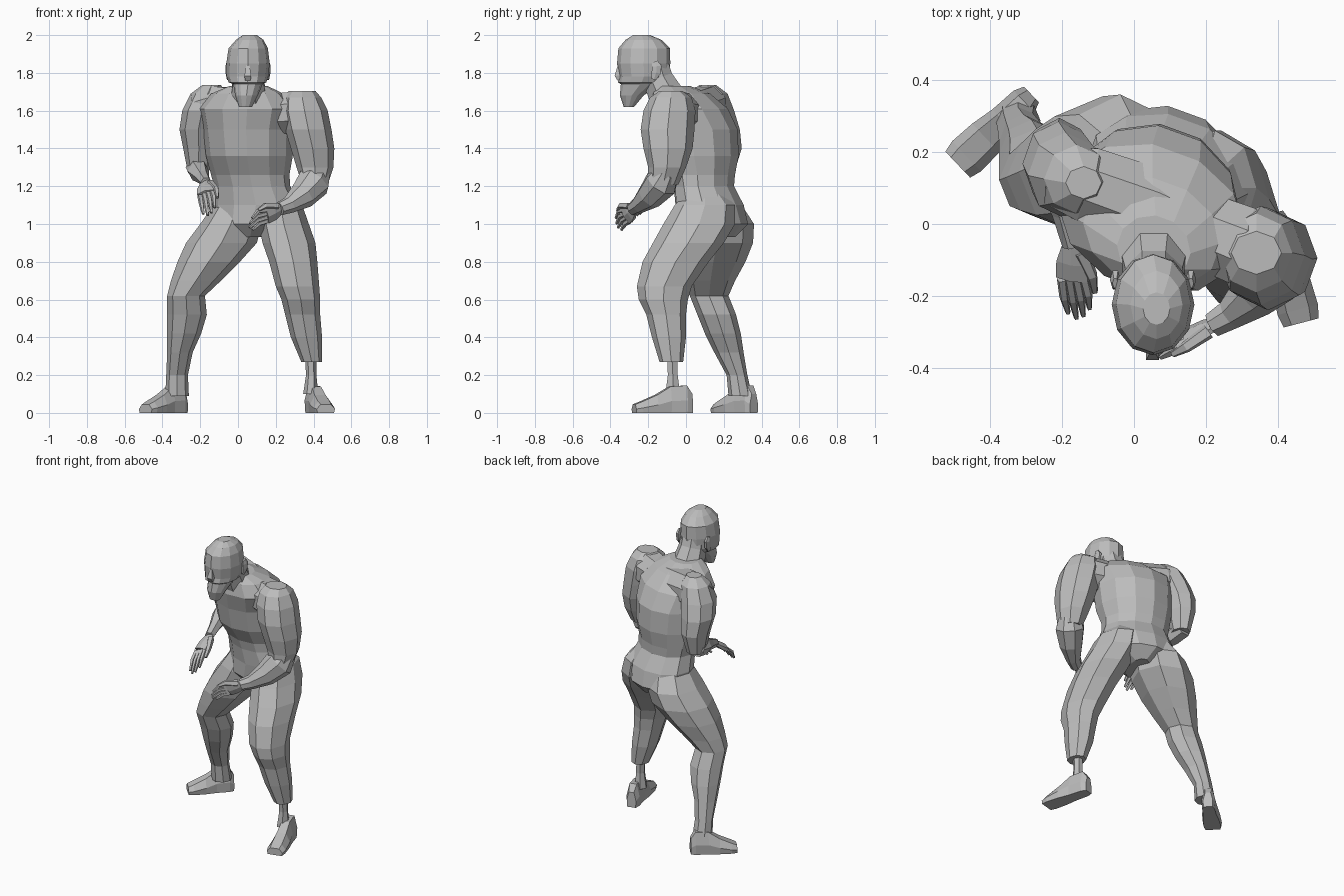
import bpy, bmesh, math
from mathutils import Vector, Matrix

old = bpy.data.objects.get("Cube")
if old:
    bpy.data.objects.remove(old, do_unlink=True)

grey = bpy.data.materials.new("plain grey")
grey.use_nodes = True
TONE = (0.5, 0.5, 0.5, 1)
grey.diffuse_color = TONE
grey.node_tree.nodes["Principled BSDF"].inputs["Base Color"].default_value = TONE


def finish(name, bm):
    bmesh.ops.recalc_face_normals(bm, faces=bm.faces)
    mesh = bpy.data.meshes.new(name)
    bm.to_mesh(mesh)
    bm.free()
    mesh.materials.append(grey)
    obj = bpy.data.objects.new(name, mesh)
    bpy.context.collection.objects.link(obj)
    return obj


def skin(rings):
    """Bridge successive rings of points and cap both ends."""
    bm = bmesh.new()
    loops = [[bm.verts.new(p) for p in ring] for ring in rings]
    count = len(loops[0])
    for low, high in zip(loops, loops[1:]):
        for i in range(count):
            j = (i + 1) % count
            bm.faces.new((low[i], low[j], high[j], high[i]))
    bm.faces.new(loops[0][::-1])
    bm.faces.new(loops[-1])
    return bm


def circle(n, flat=True):
    """Unit polygon, with flat sides or corners on the axes."""
    shift = 0.5 if flat else 0
    size = 1 / math.cos(math.pi / n) if flat else 1
    angles = [(i + shift) * math.tau / n for i in range(n)]
    return [(size * math.cos(a), size * math.sin(a)) for a in angles]


def level(rows, n=8):
    """Horizontal sections given as height, x range and y range."""
    return [[Vector(((a + b) / 2 + c * (b - a) / 2, (p + q) / 2 + s * (q - p) / 2, z))
             for c, s in circle(n, False)] for z, a, b, p, q in rows]


def tube(rows, n=6, side=(0, 0, 1), flatten=1):
    """Sections across a path given as points with a radius."""
    pts = [Vector(r[:3]) for r in rows]
    rings = []
    for i, row in enumerate(rows):
        t = (pts[min(i + 1, len(pts) - 1)] - pts[max(i - 1, 0)]).normalized()
        u = Vector(side)
        u = (u - t * u.dot(t)).normalized()
        v = t.cross(u) * flatten
        rings.append([pts[i] + row[3] * (u * c + v * s) for c, s in circle(n)])
    return rings


# Torso, twisted so that its left shoulder leads
torso = []
twist = Matrix.Rotation(math.radians(-20), 3, 'Z')
for z, x, y, a, b in [
        (.93, .09, .14, .06, .12), (1.0, .085, .14, .21, .18),
        (1.1, .095, .125, .23, .17), (1.2, .075, .095, .2, .15),
        (1.26, .065, .09, .205, .16), (1.36, .06, .07, .225, .2),
        (1.5, .055, .055, .235, .21), (1.61, .05, .015, .26, .195),
        (1.69, .05, -.025, .19, .145), (1.73, .055, -.07, .1, .09)]:
    torso.append([Vector((x, y, z)) + twist @ Vector((a * c, b * s, 0))
                  for c, s in circle(12)])
finish("torso", skin(torso))

# Shoulder mass joining the torso to both arms
finish("shoulders", skin(tube([
    (-.23, .13, 1.61, .075), (-.13, .11, 1.625, .105), (.04, .05, 1.6, .11),
    (.2, -.02, 1.585, .105), (.3, -.06, 1.59, .11), (.4, -.09, 1.59, .08)], 8)))

# Legs
finish("left_leg", skin(level([
    (1.18, .15, .26, .02, .18), (1.1, .11, .34, -.06, .26),
    (1.0, .11, .375, -.12, .26), (.9, .13, .41, -.175, .2),
    (.8, .165, .42, -.23, .12), (.67, .2, .43, -.26, .03),
    (.6, .23, .435, -.25, .01), (.52, .25, .435, -.21, 0),
    (.4, .28, .445, -.18, 0), (.27, .335, .445, -.14, -.015)])))
finish("left_ankle", skin(level([
    (.3, .355, .415, -.105, -.04), (.2, .36, .415, -.1, -.04),
    (.1, .345, .425, -.115, -.025)], 6)))
finish("right_leg", skin(level([
    (1.18, -.08, .08, .1, .24), (1.1, -.13, .12, .02, .295),
    (1.0, -.2, .125, -.02, .36), (.9, -.275, .1, -.025, .355),
    (.8, -.32, .01, -.025, .315), (.7, -.355, -.09, 0, .26),
    (.62, -.375, -.175, .02, .225), (.52, -.375, -.165, .06, .265),
    (.42, -.375, -.195, .1, .29), (.32, -.375, -.24, .15, .305),
    (.2, -.38, -.265, .215, .325), (.09, -.385, -.26, .225, .35)])))


# Feet, sectioned from heel to toe
def foot(name, heel, toe):
    heel, toe = Vector((*heel, 0)), Vector((*toe, 0))
    across = (toe - heel).normalized().cross(Vector((0, 0, 1)))
    rings = []
    for t, w, h in [(0, .03, .1), (.1, .042, .145), (.38, .045, .14),
                    (.62, .055, .095), (.88, .058, .06), (1, .05, .045)]:
        mid = heel.lerp(toe, t)
        rings.append([mid + across * w * sx + Vector((0, 0, h * sz)) for sx, sz in
                      [(-.9, 0), (.9, 0), (1, .45), (.55, 1), (-.55, 1), (-1, .45)]])
    finish(name, skin(rings))


foot("left_foot", (.385, .03), (.465, -.275))
foot("right_foot", (-.285, .36), (-.49, .165))

# Arms
finish("left_upper_arm", skin(level([
    (1.705, .27, .41, -.14, -.02), (1.67, .24, .44, -.19, .03),
    (1.6, .23, .475, -.225, .05), (1.5, .25, .495, -.24, .045),
    (1.4, .28, .51, -.225, .035), (1.3, .31, .505, -.2, 0),
    (1.21, .34, .475, -.2, -.04)])))
finish("left_forearm", skin(tube([
    (.43, -.1, 1.28, .06), (.4, -.13, 1.22, .085), (.34, -.19, 1.15, .068),
    (.27, -.25, 1.1, .042), (.22, -.28, 1.08, .034)], 8)))
finish("right_upper_arm", skin(level([
    (1.735, -.19, -.09, .07, .16), (1.69, -.25, -.07, .03, .22),
    (1.6, -.295, -.085, .015, .255), (1.5, -.31, -.11, .05, .285),
    (1.4, -.29, -.125, .085, .295), (1.27, -.265, -.155, .125, .255)])))
finish("right_forearm", skin(tube([
    (-.22, .21, 1.3, .05), (-.21, .12, 1.28, .05),
    (-.19, .03, 1.25, .033), (-.17, -.06, 1.22, .025)])))


# Hands: a flat palm, four bent fingers and a thumb
def hand(name, wrist, knuckle, tip, spread):
    wrist, knuckle, tip, spread = map(Vector, (wrist, knuckle, tip, spread))
    mid = wrist.lerp(knuckle, .55)
    finish(name + "_palm", skin(tube([
        (*wrist, .026), (*mid, .045), (*knuckle, .046)], 6, spread, .4)))
    for i in range(4):
        off = spread * (i - 1.5) * .023
        reach = (.85, 1, .96, .8)[i]
        end = knuckle.lerp(tip, reach) + off
        bend = knuckle.lerp(tip, reach * .55) + off * 1.1 + Vector((0, 0, .015))
        finish(name + "_finger", skin(tube([
            (*(knuckle + off), .012), (*bend, .011), (*end, .006)], 5, spread)))
    root = wrist.lerp(knuckle, .3) + spread * .025
    bend = knuckle + spread * .06
    finish(name + "_thumb", skin(tube([
        (*root, .018), (*bend, .014), (*(bend + (tip - knuckle) * .4), .008)], 5)))


hand("left_hand", (.235, -.275, 1.085), (.15, -.315, 1.045),
     (.06, -.365, .99), (-.1, -.45, .85))
hand("right_hand", (-.17, -.05, 1.225), (-.17, -.15, 1.16),
     (-.15, -.26, 1.05), (.88, .1, .4))

# Neck
finish("neck", skin(tube([
    (.055, -.07, 1.62, .1), (.055, -.115, 1.7, .09),
    (.055, -.15, 1.77, .08), (.055, -.17, 1.84, .078)], 8, (1, 0, 0))))

# Head with a narrow jaw below overhanging cheeks and sunken eyes
head = skin(level([
    (1.62, .005, .075, -.33, -.275), (1.68, -.015, .105, -.35, -.225),
    (1.74, -.025, .13, -.345, -.14), (1.75, -.05, .15, -.36, -.11),
    (1.78, -.06, .16, -.355, -.09), (1.85, -.062, .168, -.365, -.083),
    (1.93, -.05, .158, -.358, -.085), (1.975, -.01, .135, -.32, -.13),
    (2.0, .025, .1, -.28, -.19)], 12))
eyes = []
for f in head.faces:
    c = f.calc_center_median()
    if 1.79 < c.z < 1.84 and c.y < -.335:
        eyes.append(f)
bmesh.ops.inset_individual(head, faces=eyes, thickness=.009, depth=-.015)
finish("head", head)

# Nose and ears
finish("nose", skin(tube([
    (.052, -.352, 1.84, .009), (.052, -.36, 1.785, .018),
    (.052, -.35, 1.765, .014)], 4, (1, 0, 0))))
for name, x in (("right_ear", -.052), ("left_ear", .158)):
    finish(name, skin(tube([
        (x, -.17, 1.765, .012), (x, -.158, 1.8, .024),
        (x, -.155, 1.835, .026), (x, -.165, 1.86, .014)], 6, (0, 1, 0), .5)))
